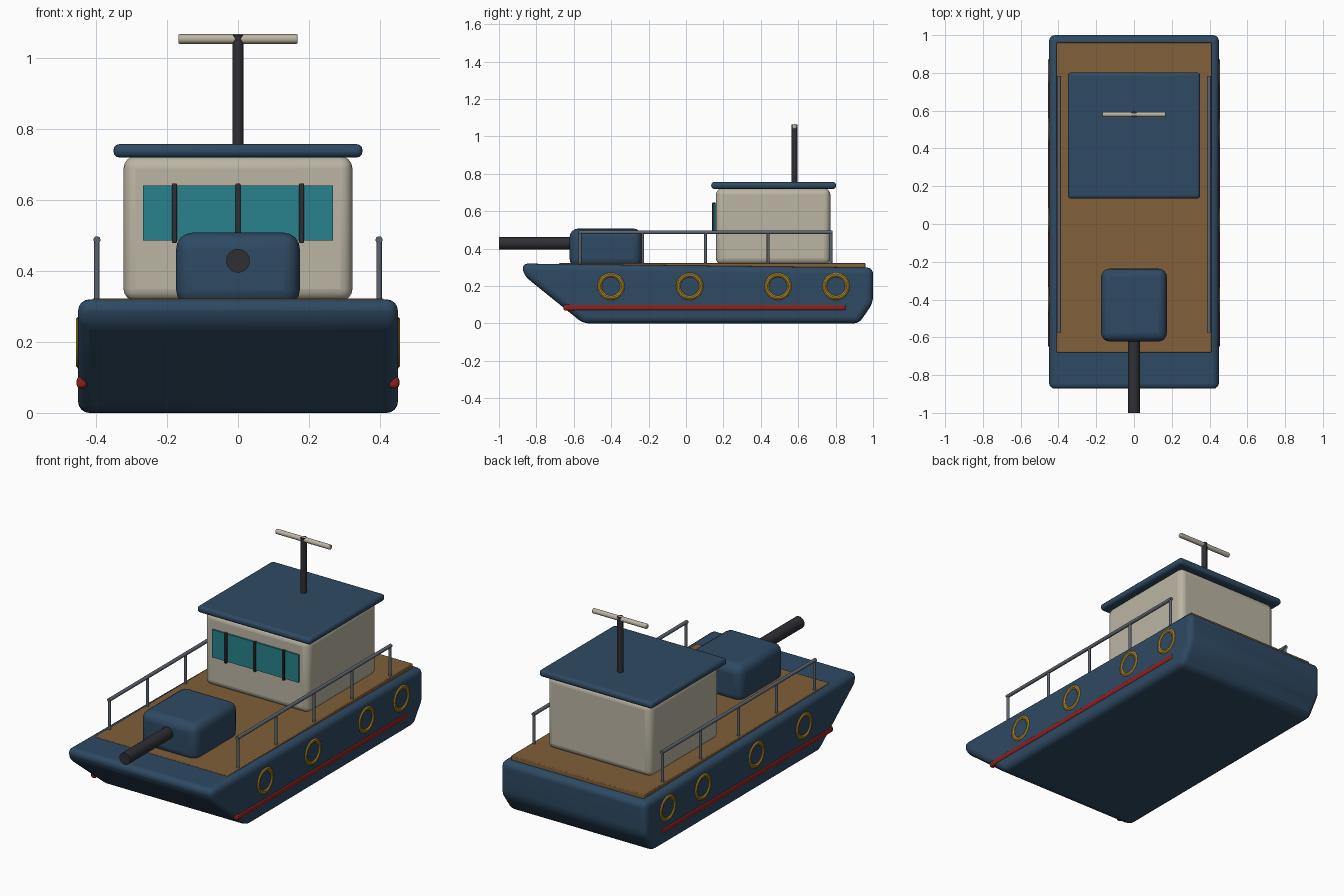
import bpy, bmesh, math
from mathutils import Matrix, Vector

if "Cube" in bpy.data.objects:
    bpy.data.objects.remove(bpy.data.objects["Cube"])


def mat(name, r, g, b):
    m = bpy.data.materials.new(name)
    m.diffuse_color = (r, g, b, 1)
    m.use_nodes = True
    m.node_tree.nodes["Principled BSDF"].inputs["Base Color"].default_value = m.diffuse_color
    return m


NAVY = mat("navy_paint", 0.028, 0.068, 0.125)
CREAM = mat("cream_paint", 0.50, 0.46, 0.37)
WOOD = mat("deck_wood", 0.22, 0.115, 0.042)
TEAL = mat("teal_glass", 0.022, 0.22, 0.27)
GOLD = mat("gold_trim", 0.42, 0.24, 0.02)
RED = mat("red_stripe", 0.26, 0.015, 0.015)
GREY = mat("rail_grey", 0.11, 0.13, 0.16)
DARK = mat("dark_metal", 0.028, 0.028, 0.035)


def finish(name, bm, material, bevel=0, segments=3):
    bmesh.ops.recalc_face_normals(bm, faces=bm.faces)
    me = bpy.data.meshes.new(name)
    bm.to_mesh(me)
    bm.free()
    me.materials.append(material)
    ob = bpy.data.objects.new(name, me)
    bpy.context.collection.objects.link(ob)
    if bevel:
        mod = ob.modifiers.new("bevel", 'BEVEL')
        mod.width = bevel
        mod.segments = segments
        mod.limit_method = 'ANGLE'
        mod.angle_limit = math.radians(15)
    bpy.ops.object.select_all(action='DESELECT')
    bpy.context.view_layer.objects.active = ob
    ob.select_set(True)
    bpy.ops.object.shade_smooth_by_angle(angle=math.radians(35))
    return ob


def box(name, x, y, z, material, bevel=0, segments=3):
    """Box from (min, max) ranges on each axis."""
    bm = bmesh.new()
    bmesh.ops.create_cube(bm, size=1)
    for v in bm.verts:
        v.co = [(a + b) / 2 + c * (b - a) for (a, b), c in zip((x, y, z), v.co)]
    return finish(name, bm, material, bevel, segments)


def rod(name, start, end, radius, material, bevel=0, sides=20):
    a, b = Vector(start), Vector(end)
    turn = (b - a).to_track_quat('Z', 'Y').to_matrix().to_4x4()
    bm = bmesh.new()
    bmesh.ops.create_cone(bm, cap_ends=True, segments=sides, radius1=radius, radius2=radius,
                          depth=(b - a).length, matrix=Matrix.Translation((a + b) / 2) @ turn)
    ob = finish(name, bm, material)
    if bevel:
        mod = ob.modifiers.new("bevel", 'BEVEL')
        mod.width, mod.segments = bevel, 2
        mod.limit_method, mod.angle_limit = 'ANGLE', math.radians(40)
    return ob


def ring(name, centre, major, minor, material, n=32, k=10):
    """Torus whose axis is x."""
    bm = bmesh.new()
    grid = []
    for i in range(n):
        a = math.tau * i / n
        row = []
        for j in range(k):
            b = math.tau * j / k
            r = major + minor * math.cos(b)
            row.append(bm.verts.new(Vector(centre) + Vector(
                (minor * math.sin(b), r * math.cos(a), r * math.sin(a)))))
        grid.append(row)
    for i in range(n):
        for j in range(k):
            p, q = grid[i], grid[(i + 1) % n]
            bm.faces.new((p[j], q[j], q[(j + 1) % k], p[(j + 1) % k]))
    return finish(name, bm, material)


# Hull: side profile extruded across the beam
profile = [(-0.878, 0.32), (-0.866, 0.255), (-0.55, 0), (0.925, 0), (1.0, 0.11), (1.0, 0.298)]
bm = bmesh.new()
face = bm.faces.new([bm.verts.new((-0.45, y, z)) for y, z in profile])
new = bmesh.ops.extrude_face_region(bm, geom=[face])["geom"]
bmesh.ops.translate(bm, vec=(0.9, 0, 0), verts=[g for g in new if isinstance(g, bmesh.types.BMVert)])
finish("hull", bm, NAVY, 0.032, 4)

# Deck
box("deck", (-0.41, 0.41), (-0.68, 0.96), (0.285, 0.322), WOOD, 0.004, 2)

# Cabin with roof
box("cabin", (-0.322, 0.322), (0.16, 0.772), (0.315, 0.722), CREAM, 0.034, 4)
box("roof", (-0.35, 0.35), (0.135, 0.802), (0.719, 0.756), NAVY, 0.015, 3)

# Windscreen and its bars
box("windscreen", (-0.267, 0.267), (0.151, 0.1605), (0.485, 0.64), TEAL)
for i, x in enumerate((-0.179, 0, 0.179)):
    box(f"window_bar_{i + 1}", (x - 0.007, x + 0.007), (0.14, 0.158), (0.478, 0.646), DARK, 0.003, 2)

# Mast and crossbar
rod("mast", (0, 0.58, 0.74), (0, 0.58, 1.064), 0.016, DARK)
rod("mast_crossbar", (-0.168, 0.58, 1.052), (0.168, 0.58, 1.052), 0.0135, CREAM, 0.004)

# Deck gun
box("gun_housing", (-0.174, 0.174), (-0.622, -0.236), (0.30, 0.507), NAVY, 0.045, 4)
rod("gun_barrel", (0, -1.0, 0.428), (0, -0.55, 0.428), 0.033, DARK, sides=28)

for side, s in (("left", -1), ("right", 1)):
    # Handrails
    x = 0.397 * s
    rod(f"handrail_{side}", (x, -0.575, 0.487), (x, 0.783, 0.487), 0.010, GREY, sides=14)
    for i in range(5):
        y = -0.567 + i * 0.3355
        rod(f"rail_post_{side}_{i + 1}", (x, y, 0.30), (x, y, 0.487), 0.008, GREY, sides=14)
    # Ring fenders on the hull sides
    for i, y in enumerate((-0.401, 0.02, 0.492, 0.802)):
        ring(f"hull_ring_{side}_{i + 1}", (0.443 * s, y, 0.198), 0.061, 0.014, GOLD)
    # Waterline stripe
    xs = sorted((0.425 * s, 0.454 * s))
    box(f"waterline_stripe_{side}", xs, (-0.655, 0.855), (0.069, 0.102), RED, 0.010, 3)
